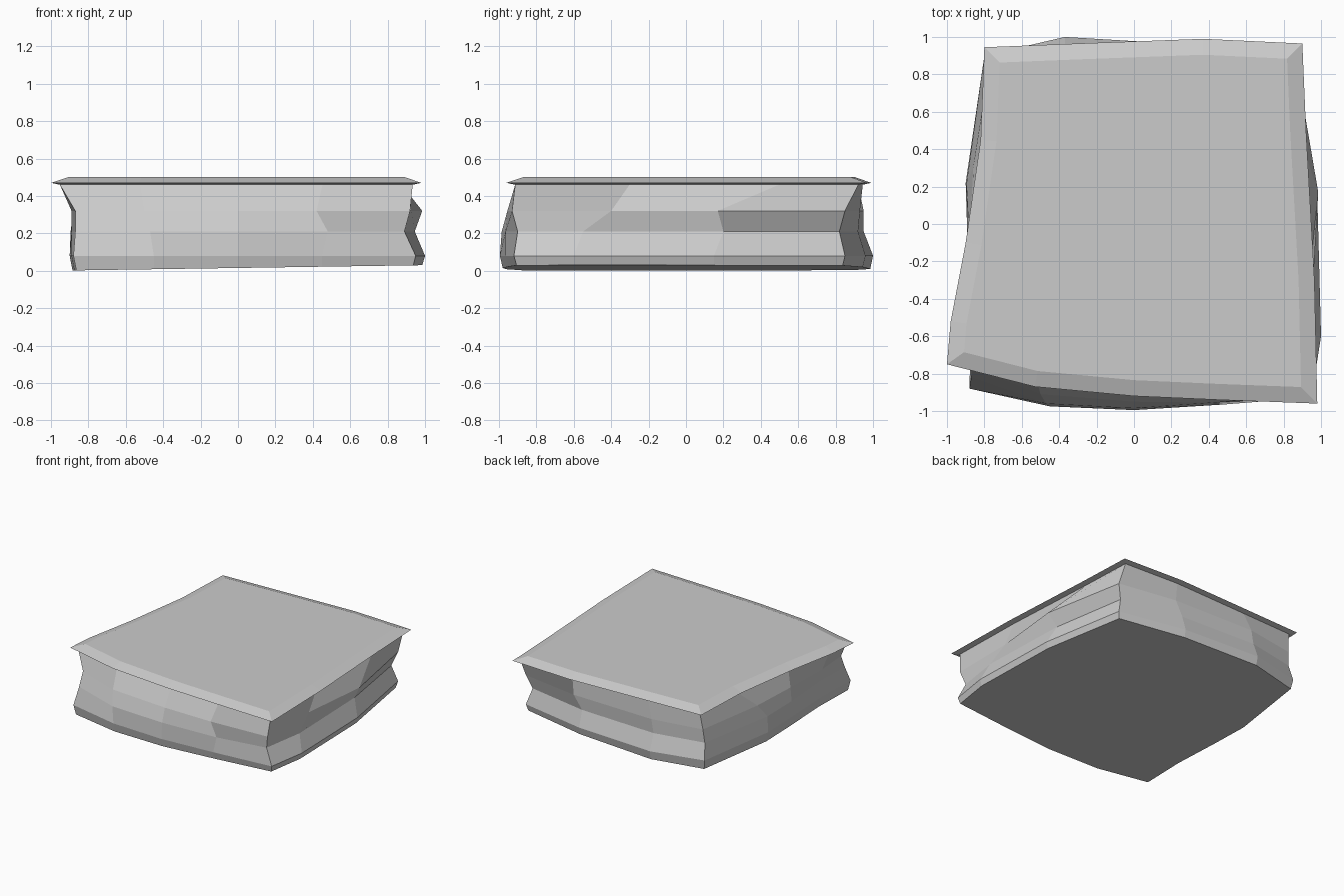
import bpy
import bmesh
from mathutils import Vector

if "Cube" in bpy.data.objects:
    bpy.data.objects.remove(bpy.data.objects["Cube"])


def inset(pts, d):
    """Mitred inward offset of a counter-clockwise outline."""
    out = []
    n = len(pts)
    for i in range(n):
        a, b, c = (Vector(pts[(i + k) % n]) for k in (-1, 0, 1))
        e1, e2 = (b - a).normalized(), (c - b).normalized()
        n1, n2 = Vector((-e1.y, e1.x)), Vector((-e2.y, e2.x))
        out.append(b + (n1 + n2) * d / (1 + n1.dot(n2)))
    return out


def ring(pts, height):
    return [(p[0], p[1], height(p[0]) if callable(height) else height) for p in pts]


def loft(name, rings, cap_first=False, cap_last=False):
    """Skin stacked rings, bottom to top, with flat faces."""
    bm = bmesh.new()
    rows = [[bm.verts.new(p) for p in r] for r in rings]
    n = len(rows[0])
    for lo, hi in zip(rows, rows[1:]):
        for i in range(n):
            j = (i + 1) % n
            bm.faces.new((lo[i], lo[j], hi[j], hi[i]))
    if cap_first:
        bm.faces.new(rows[0][::-1])
    if cap_last:
        bm.faces.new(rows[-1])
    mesh = bpy.data.meshes.new(name)
    bm.to_mesh(mesh)
    bm.free()
    obj = bpy.data.objects.new(name, mesh)
    bpy.context.collection.objects.link(obj)
    return obj


# Outlines run front, right, back, left
rim = [(-1, -.75), (-.53, -.87), (0, -.92), (.45, -.94),
       (.98, -.96), (.965, -.3), (.92, .5),
       (.9, .965), (.37, .99), (-.3, .965),
       (-.8, .945), (-.82, .45), (-.9, -.1), (-.98, -.52)]
upper = [(-.87, -.77), (-.5, -.91), (0, -.95), (.42, -.955),
         (.92, -.93), (.925, -.4), (.985, .17),
         (.86, .85), (.37, .93), (-.35, .95),
         (-.77, .88), (-.86, .3), (-.88, -.1), (-.89, -.5)]
middle = [(-.87, -.82), (-.47, -.96), (0, -.985), (.48, -.965),
          (.89, -.9), (.945, -.55), (.92, .2),
          (.82, .82), (.3, .92), (-.37, .95),
          (-.78, .87), (-.895, .22), (-.89, -.1), (-.86, -.5)]
lower = [(-.88, -.88), (-.45, -.975), (0, -.995), (.45, -.965),
         (.95, -.92), (1, -.6), (.98, .15),
         (.86, .85), (.3, .96), (-.37, 1),
         (-.8, .9), (-.9, .22), (-.89, -.1), (-.87, -.5)]

neck = ring(inset(rim, .045), .46)

# Rough rock body
loft("rock_body", [
    ring(inset(lower, .015), lambda x: max(0, .015 + .015 * x)),
    ring(lower, .08),
    ring(middle, .21),
    ring(upper, .32),
    neck], cap_first=True)

# Thin bevelled slab on top
loft("top_slab", [
    neck,
    ring(rim, .47),
    ring(inset(rim, .085), .5)], cap_last=True)
